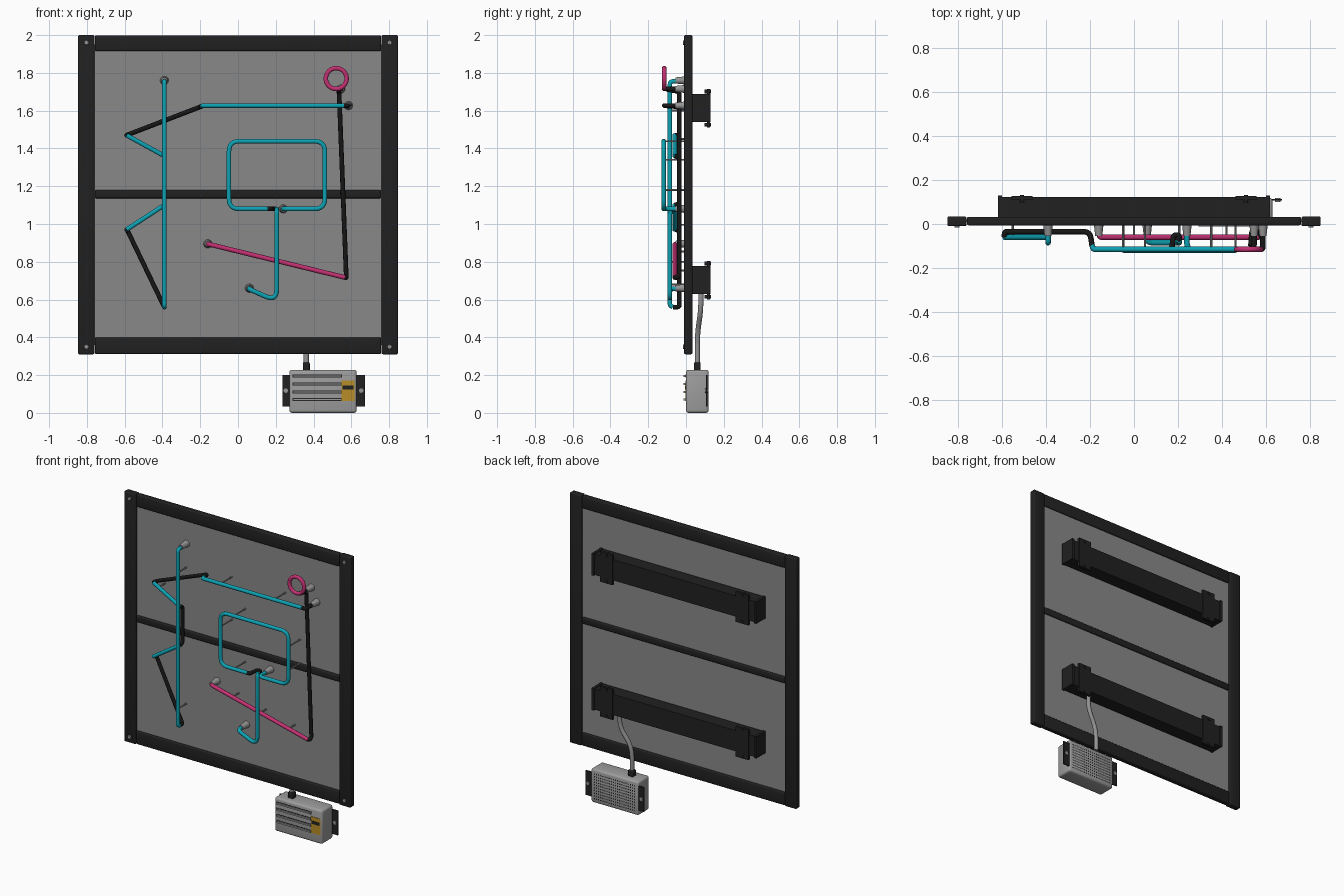
import bpy, bmesh, math
from mathutils import Vector, Matrix

if "Cube" in bpy.data.objects:
    bpy.data.objects.remove(bpy.data.objects["Cube"], do_unlink=True)


def material(name, r, g, b):
    m = bpy.data.materials.new(name)
    m.use_nodes = True
    m.diffuse_color = (r, g, b, 1)
    bsdf = next(n for n in m.node_tree.nodes if n.type == 'BSDF_PRINCIPLED')
    bsdf.inputs["Base Color"].default_value = (r, g, b, 1)
    bsdf.inputs["Roughness"].default_value = 0.6
    return m


BLACK = material("frame black", 0.015, 0.015, 0.015)
PAINT = material("blockout black", 0.008, 0.008, 0.008)
PANEL = material("panel grey", 0.25, 0.25, 0.25)
CASE = material("case grey", 0.34, 0.34, 0.34)
METAL = material("metal grey", 0.3, 0.3, 0.3)
CYAN = material("cyan tube", 0.004, 0.36, 0.45)
PINK = material("pink tube", 0.55, 0.03, 0.17)
YELLOW = material("label yellow", 0.48, 0.27, 0.02)


def finish(bm, name, mat, smooth=False):
    me = bpy.data.meshes.new(name)
    bm.to_mesh(me)
    bm.free()
    me.materials.append(mat)
    ob = bpy.data.objects.new(name, me)
    bpy.context.collection.objects.link(ob)
    if smooth:
        bpy.ops.object.select_all(action='DESELECT')
        ob.select_set(True)
        bpy.context.view_layer.objects.active = ob
        bpy.ops.object.shade_smooth_by_angle(angle=math.radians(40))
    return ob


def box(name, x, y, z, mat, bevel=0):
    """Box from (min, max) ranges on each axis."""
    bm = bmesh.new()
    mid = Vector([(a + b) / 2 for a, b in (x, y, z)])
    size = [b - a for a, b in (x, y, z)]
    bmesh.ops.create_cube(bm, size=1, matrix=Matrix.Translation(mid) @ Matrix.Diagonal((*size, 1)))
    if bevel:
        bmesh.ops.bevel(bm, geom=bm.edges[:], offset=bevel, segments=3, profile=0.5, affect='EDGES')
    return finish(bm, name, mat, bevel > 0)


def peg(name, x, z, y0, y1, r0, r1, mat, sides=16):
    """Round peg along y, radius r0 at y0 and r1 at y1 (y1 < y0)."""
    bm = bmesh.new()
    place = Matrix.Translation((x, (y0 + y1) / 2, z)) @ Matrix.Rotation(math.pi / 2, 4, 'X')
    bmesh.ops.create_cone(bm, cap_ends=True, segments=sides, radius1=r0, radius2=r1,
                          depth=y0 - y1, matrix=place)
    return finish(bm, name, mat, True)


def rounded(pts, fillet, steps=6):
    pts = [Vector(p) for p in pts]
    out = [pts[0]]
    for a, b, c in zip(pts, pts[1:], pts[2:]):
        d = min(fillet, (a - b).length * 0.49, (c - b).length * 0.49)
        p, q = b + (a - b).normalized() * d, b + (c - b).normalized() * d
        for i in range(steps + 1):
            t = i / steps
            out.append(p * (1 - t) ** 2 + b * 2 * t * (1 - t) + q * t * t)
    return out + [pts[-1]]


def tube(name, pts, mat, r=0.0125, fillet=0.03, closed=False):
    cu = bpy.data.curves.new(name, 'CURVE')
    cu.dimensions = '3D'
    cu.bevel_depth = r
    cu.bevel_resolution = 3
    cu.use_fill_caps = True
    path = pts if closed else rounded(pts, fillet)
    sp = cu.splines.new('POLY')
    sp.points.add(len(path) - 1)
    for sp_pt, p in zip(sp.points, path):
        sp_pt.co = (*p, 1)
    sp.use_cyclic_u = closed
    cu.materials.append(mat)
    ob = bpy.data.objects.new(name, cu)
    bpy.context.collection.objects.link(ob)
    bpy.ops.object.select_all(action='DESELECT')
    ob.select_set(True)
    bpy.context.view_layer.objects.active = ob
    bpy.ops.object.convert(target='MESH')
    bpy.ops.object.shade_smooth_by_angle(angle=math.radians(50))


# Frame, panel and corner screws
box("back_panel", (-0.78, 0.78), (0.008, 0.02), (0.36, 1.95), PANEL)
for s, side in ((1, "left"), (-1, "right")):
    box(side + "_post", sorted((s * 0.76, s * 0.847)), (-0.01, 0.034), (0.31, 2.0), BLACK, 0.008)
    for z, end in ((0.35, "lower"), (1.96, "upper")):
        peg(f"{side}_{end}_screw", s * 0.803, z, 0, -0.017, 0.014, 0.011, METAL)
for name, z in (("top_rail", (1.915, 1.998)), ("bottom_rail", (0.312, 0.4)), ("middle_rail", (1.136, 1.18))):
    box(name, (-0.758, 0.758), (-0.006, 0.032), z, BLACK, 0.008)

# Rear wiring channels with end plates and screw tabs
for z, level in ((0.703, "lower"), (1.613, "upper")):
    box(level + "_channel", (-0.6, 0.6), (0.03, 0.122), (z - 0.07, z + 0.07), BLACK)
    for s, side in ((1, "left"), (-1, "right")):
        box(f"{level}_{side}_end_plate", sorted((s * 0.598, s * 0.616)), (0.03, 0.13),
            (z - 0.074, z + 0.074), BLACK)
        box(f"{level}_{side}_tab", sorted((s * 0.46, s * 0.555)), (0.11, 0.127),
            (z - 0.102, z + 0.102), BLACK)
        for d in (-0.088, 0.088):
            peg(f"{level}_{side}_tab_screw", s * 0.508, z + d, 0.132, 0.098, 0.01, 0.01, BLACK)

# Angular tube: upright, two chevrons and the long top bar
B = -0.035   # depth of the painted return sections
M = -0.06    # depth of the chevrons
tube("upright_tube", [(-0.39, -0.05, 1.755), (-0.39, -0.085, 1.755), (-0.39, -0.085, 0.57),
                      (-0.39, -0.07, 0.56)], CYAN, fillet=0.02)
tube("lower_return", [(-0.39, -0.07, 0.56), (-0.39, B, 0.56), (-0.585, B, 0.965), (-0.59, M + 0.005, 0.97)],
     PAINT, fillet=0.015)
tube("lower_chevron", [(-0.59, M, 0.97), (-0.39, M, 1.10)], CYAN)
tube("middle_return", [(-0.39, M, 1.10), (-0.39, B, 1.11), (-0.39, B, 1.35), (-0.39, M, 1.36)], PAINT, fillet=0.015)
tube("upper_chevron", [(-0.39, M, 1.36), (-0.59, M, 1.47)], CYAN)
tube("upper_return", [(-0.59, M, 1.47), (-0.585, B, 1.472), (-0.2, B, 1.62), (-0.19, -0.1, 1.625)],
     PAINT, fillet=0.03)
tube("top_bar_tube", [(-0.19, -0.095, 1.625), (-0.185, -0.115, 1.627), (0.56, -0.115, 1.627)], CYAN, fillet=0.015)
tube("top_bar_end", [(0.56, -0.115, 1.627), (0.585, -0.115, 1.627), (0.585, -0.04, 1.627)], PAINT, fillet=0.02)

# Pink tube: slanted bar, painted return and ring
tube("slanted_bar", [(-0.16, -0.04, 0.895), (-0.155, M, 0.893), (0.565, M, 0.717)], PINK, fillet=0.012)
tube("long_return", [(0.56, M, 0.718), (0.573, M + 0.005, 0.715), (0.573, B, 0.725), (0.535, B, 1.70),
                     (0.53, -0.1, 1.712)], PAINT, fillet=0.02)
ring = [(0.52 + 0.055 * math.cos(a), -0.115, 1.77 + 0.055 * math.sin(a))
        for a in (i * math.tau / 40 for i in range(40))]
tube("ring_tube", ring, PINK, closed=True)
tube("ring_tail", [(0.53, -0.115, 1.715), (0.545, -0.1, 1.715), (0.545, -0.04, 1.715)], PAINT, fillet=0.02)

# Rounded rectangle tube with its hooked stem
F = -0.118
tube("rectangle_tube", [(0.24, -0.05, 1.08), (0.24, F, 1.08), (0.46, F, 1.08), (0.46, F, 1.438),
                        (-0.048, F, 1.438), (-0.048, F, 1.08), (0.155, F, 1.08)], CYAN, fillet=0.055)
tube("rectangle_return", [(0.15, F, 1.08), (0.17, F, 1.08), (0.18, -0.05, 1.08), (0.205, -0.05, 1.08),
                          (0.205, -0.085, 1.075)], PAINT, fillet=0.025)
tube("hooked_stem", [(0.205, -0.075, 1.085), (0.205, -0.085, 1.06), (0.205, -0.085, 0.59),
                     (0.06, -0.085, 0.655), (0.06, -0.04, 0.66)], CYAN, fillet=0.065)

# Electrode sockets where tubes meet the panel
for i, (x, z) in enumerate([(-0.39, 1.76), (0.585, 1.627), (-0.16, 0.895), (0.545, 1.715),
                            (0.24, 1.08), (0.06, 0.66)]):
    peg(f"electrode_{i}", x, z, 0.01, -0.055, 0.023, 0.016, METAL)

# Thin glass stand-offs
for i, (x, z, y) in enumerate([(-0.05, 1.627, F), (0.35, 1.627, F), (-0.048, 1.34, F), (0.46, 1.34, F),
                               (0.46, 1.18, F), (0.05, 1.08, F), (0.05, 1.438, F), (-0.39, 1.6, -0.085),
                               (-0.39, 0.68, -0.085), (-0.55, 1.45, M), (-0.55, 0.996, M),
                               (0.205, 0.8, -0.085), (0, 0.855, M), (0.42, 0.753, M)]):
    peg(f"standoff_{i}", x, z, 0.01, y, 0.005, 0.005, METAL, 8)

# Power supply case with mounting plate, ribs and label
box("supply_case", (0.272, 0.628), (0.0, 0.12), (0.0, 0.228), CASE, 0.014)
box("mounting_plate", (0.235, 0.672), (0.106, 0.114), (0.035, 0.2), BLACK)
for x in (0.253, 0.652):
    peg("plate_screw", x, 0.118, 0.118, 0.1, 0.012, 0.012, METAL)
for i in range(4):
    z = 0.07 + i * 0.0415
    box(f"rib_{i}", (0.292, 0.548), (-0.012, 0.01), (z - 0.005, z + 0.005), CASE)
    box(f"rib_shadow_gap_{i}", (0.289, 0.551), (-0.002, 0.005), (z - 0.008, z + 0.008), BLACK)
box("label", (0.547, 0.617), (-0.003, 0.004), (0.062, 0.172), YELLOW)
box("label_band", (0.553, 0.612), (-0.005, 0.003), (0.125, 0.145), BLACK)

# Vent holes on the back of the case, as one mesh of small discs
bm = bmesh.new()
for i in range(20):
    for j in range(10):
        spot = Matrix.Translation((0.3 + i * 0.0158, 0.1205, 0.03 + j * 0.0185)) @ Matrix.Rotation(-math.pi / 2, 4, 'X')
        bmesh.ops.create_circle(bm, cap_ends=True, segments=8, radius=0.005, matrix=spot)
finish(bm, "vent_holes", BLACK)

# Supply cable and strain relief
box("strain_relief", (0.343, 0.38), (0.042, 0.078), (0.22, 0.268), BLACK, 0.006)
tube("supply_cable", [(0.361, 0.06, 0.25), (0.361, 0.06, 0.42), (0.44, 0.078, 0.54), (0.44, 0.08, 0.65)],
     METAL, r=0.014, fillet=0.1)
